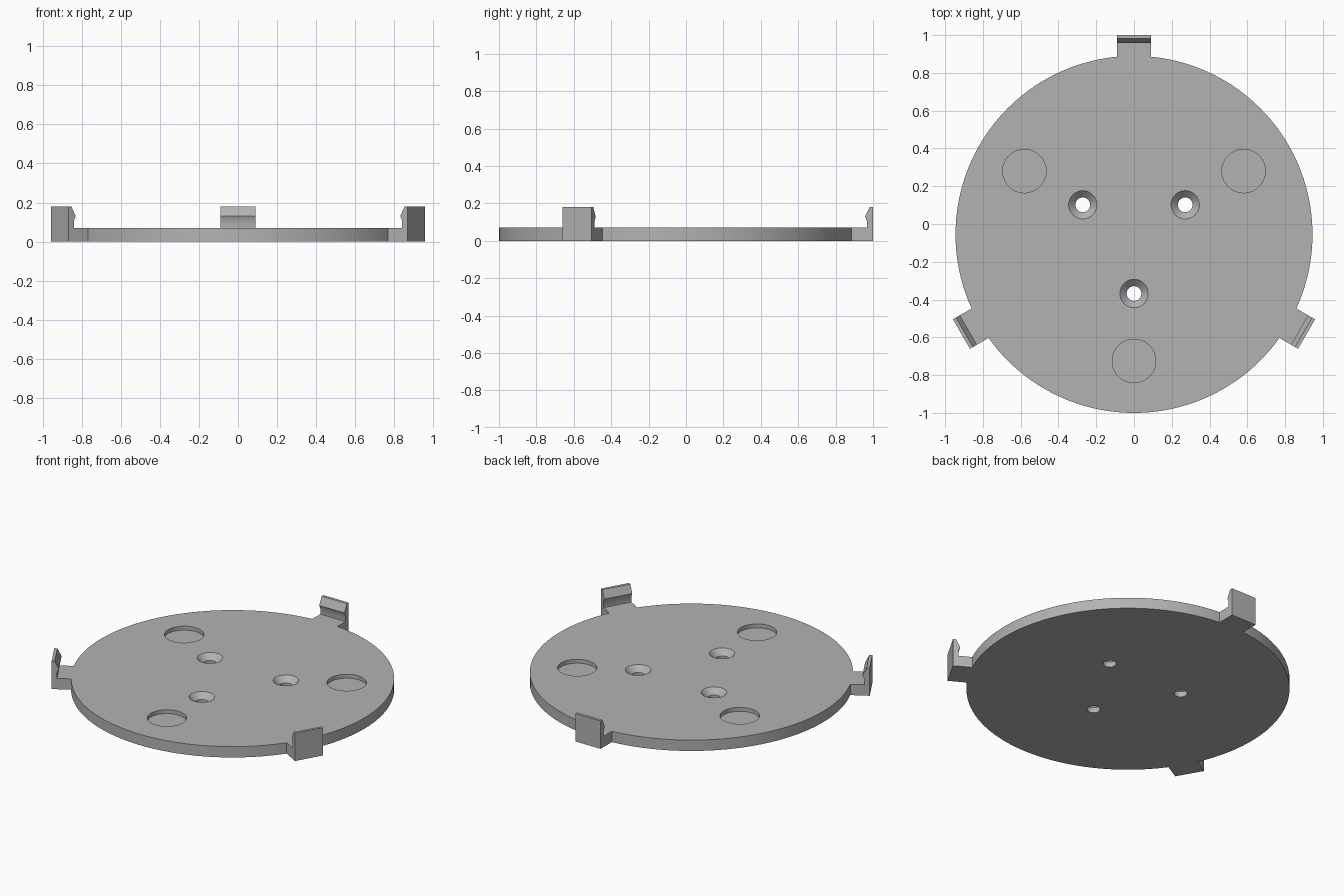
import bpy, bmesh, math
from mathutils import Matrix

if "Cube" in bpy.data.objects:
    bpy.data.objects.remove(bpy.data.objects["Cube"], do_unlink=True)

CENTRE = Matrix.Translation((0, -0.055, 0))
RADIUS, THICK = 0.945, 0.07

grey = bpy.data.materials.new("plain grey")
grey.use_nodes = True
colour = (0.45, 0.45, 0.45, 1)
grey.diffuse_color = colour
grey.node_tree.nodes["Principled BSDF"].inputs["Base Color"].default_value = colour


def make_object(name, bm):
    bmesh.ops.recalc_face_normals(bm, faces=bm.faces)
    mesh = bpy.data.meshes.new(name)
    bm.to_mesh(mesh)
    bm.free()
    mesh.materials.append(grey)
    obj = bpy.data.objects.new(name, mesh)
    bpy.context.collection.objects.link(obj)
    return obj


def turned(name, rings, matrix, segments):
    """Closed round solid from (radius, height) rings."""
    bm = bmesh.new()
    loops = []
    for r, z in rings:
        loops.append([bm.verts.new((r * math.cos(a), r * math.sin(a), z))
                      for a in (math.tau * i / segments for i in range(segments))])
    for low, high in zip(loops, loops[1:]):
        for i in range(segments):
            j = (i + 1) % segments
            bm.faces.new((low[i], low[j], high[j], high[i]))
    bm.faces.new(loops[0][::-1])
    bm.faces.new(loops[-1])
    bm.transform(matrix)
    return make_object(name, bm)


def clip(name, matrix):
    """Tab with an upright hooked lip, extruded across its width."""
    profile = [(0.85, 0), (1.055, 0), (1.055, 0.18), (1.037, 0.18), (1.012, 0.13),
               (1.023, 0.105), (1.023, THICK), (0.85, THICK)]
    bm = bmesh.new()
    face = bm.faces.new([bm.verts.new((-0.09, y, z)) for y, z in profile])
    out = bmesh.ops.extrude_face_region(bm, geom=[face])
    verts = [v for v in out["geom"] if isinstance(v, bmesh.types.BMVert)]
    bmesh.ops.translate(bm, verts=verts, vec=(0.18, 0, 0))
    bm.transform(matrix)
    return make_object(name, bm)


def combine(target, tool, operation):
    mod = target.modifiers.new(operation.title(), "BOOLEAN")
    mod.operation, mod.solver, mod.object = operation, "EXACT", tool
    bpy.context.view_layer.objects.active = target
    bpy.ops.object.modifier_apply(modifier=mod.name)
    bpy.data.objects.remove(tool, do_unlink=True)


# Round base plate
plate = turned("clip_plate", [(RADIUS, 0), (RADIUS, THICK)], CENTRE, 160)

for i in range(3):
    spin = CENTRE @ Matrix.Rotation(math.tau * i / 3, 4, "Z")
    # Hooked clip on the rim
    combine(plate, clip("clip", spin), "UNION")
    # Shallow round pocket
    place = spin @ Matrix.Translation((0, -0.67, 0))
    combine(plate, turned("pocket", [(0.115, 0.045), (0.115, 0.1)], place, 64), "DIFFERENCE")
    # Countersunk screw hole
    place = spin @ Matrix.Translation((0, -0.313, 0))
    rings = [(0.039, -0.05), (0.039, 0.035), (0.075, THICK), (0.075, 0.1)]
    combine(plate, turned("screw_hole", rings, place, 48), "DIFFERENCE")

# Smooth round walls, sharp edges
bpy.ops.object.select_all(action="DESELECT")
plate.select_set(True)
bpy.context.view_layer.objects.active = plate
bpy.ops.object.shade_smooth_by_angle(angle=math.radians(25))
